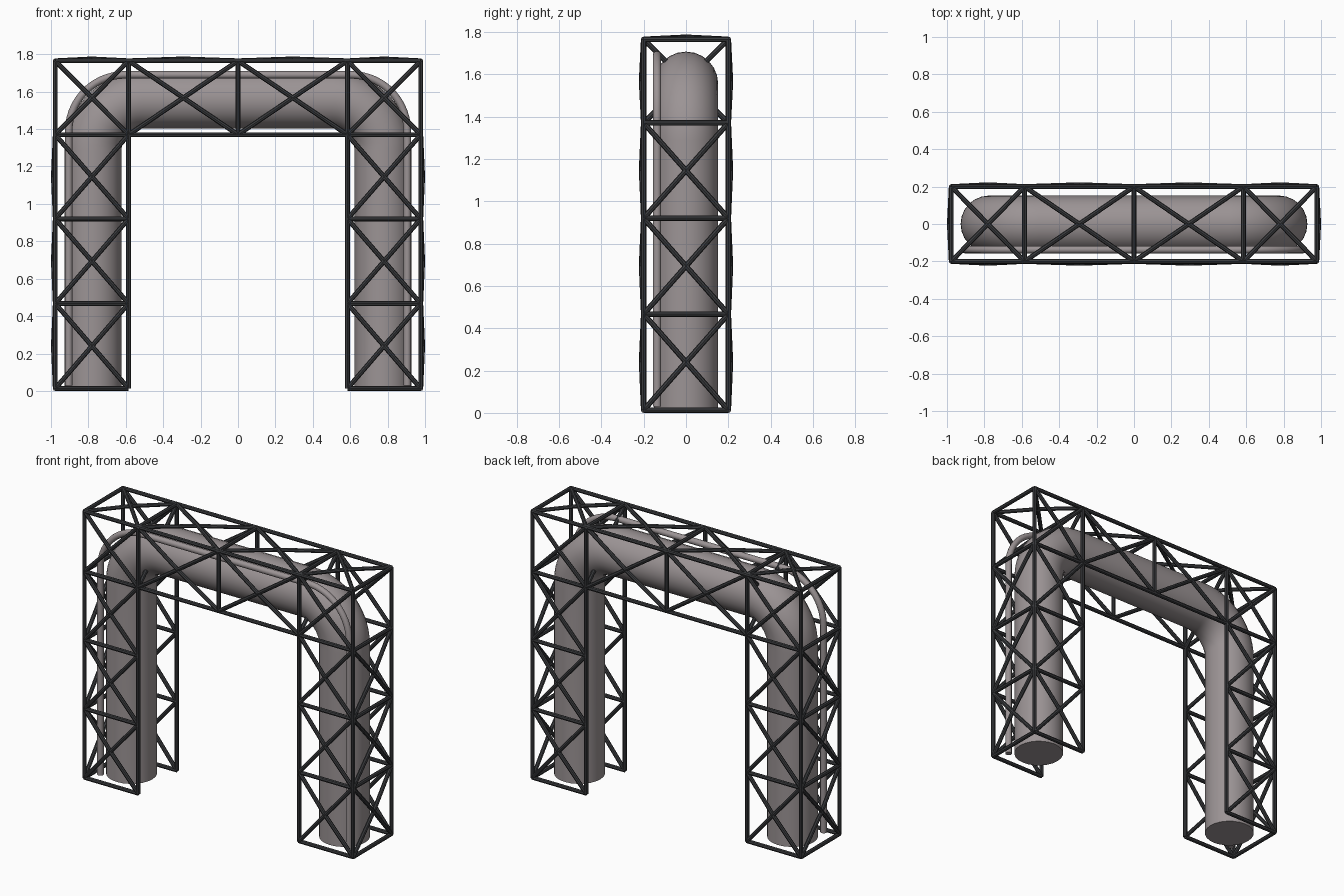
import bpy
import math
from mathutils import Vector

cube = bpy.data.objects.get("Cube")
if cube:
    bpy.data.objects.remove(cube, do_unlink=True)


def material(name, rgb):
    mat = bpy.data.materials.new(name)
    mat.use_nodes = True
    mat.diffuse_color = (*rgb, 1)
    bsdf = next(n for n in mat.node_tree.nodes if n.type == "BSDF_PRINCIPLED")
    bsdf.inputs["Base Color"].default_value = (*rgb, 1)
    return mat


STEEL = material("dark steel", (0.042, 0.044, 0.048))
PIPE = material("warm grey pipe", (0.33, 0.295, 0.3))


def tubes(name, paths, radius, resolution, mat):
    """Sweep a round section along each path and join them as one mesh."""
    curve = bpy.data.curves.new(name, "CURVE")
    curve.dimensions = "3D"
    curve.bevel_depth = radius
    curve.bevel_resolution = resolution
    curve.use_fill_caps = True
    for path in paths:
        spline = curve.splines.new("POLY")
        spline.points.add(len(path) - 1)
        for point, co in zip(spline.points, path):
            point.co = (*co, 1)
    temp = bpy.data.objects.new(name + " path", curve)
    bpy.context.collection.objects.link(temp)
    bpy.context.view_layer.update()
    graph = bpy.context.evaluated_depsgraph_get()
    mesh = bpy.data.meshes.new_from_object(temp.evaluated_get(graph))
    bpy.data.objects.remove(temp, do_unlink=True)
    mesh.materials.clear()
    mesh.materials.append(mat)
    obj = bpy.data.objects.new(name, mesh)
    bpy.context.collection.objects.link(obj)
    bpy.ops.object.select_all(action="DESELECT")
    obj.select_set(True)
    bpy.context.view_layer.objects.active = obj
    bpy.ops.object.shade_smooth_by_angle(angle=math.radians(35))
    return obj


def arch_path(x, y, bottom, top, bend, steps=14):
    """Up one leg, over the top and down the other, with round bends."""
    half = [Vector((x, y, bottom))]
    for i in range(steps + 1):
        a = math.pi / 2 * i / steps
        half.append(Vector((x - bend + bend * math.cos(a), y,
                            top - bend + bend * math.sin(a))))
    return half + [Vector((-p.x, p.y, p.z)) for p in reversed(half)]


# Pipes
tubes("main_pipe", [arch_path(0.775, 0, 0.02, 1.555, 0.27)], 0.152, 10, PIPE)
tubes("thin_pipe", [arch_path(0.905, -0.137, 0.03, 1.69, 0.3)], 0.02, 4, PIPE)

# Truss grid
OUT, INN, DEPTH = 0.977, 0.585, 0.2
LEVELS = [0.013, 0.467, 0.92, 1.37]
BASE, DECK, TOP = LEVELS[0], LEVELS[-1], 1.765
STATIONS = [-OUT, -INN, 0, INN, OUT]
BOW = 0.01
chords, struts, braces = [], [], []


def cross(corners, outward):
    """Crossed braces in a panel, bowed slightly outward at the middle."""
    a, b, c, d = [Vector(p) for p in corners]
    middle = (a + b + c + d) / 4 + Vector(outward) * BOW
    braces.extend([[a, middle, c], [b, middle, d]])


for y in (-DEPTH, DEPTH):
    out_y = (0, math.copysign(1, y), 0)
    # Top and bottom chords of the span, with posts and crossed panels
    for z in (DECK, TOP):
        chords.append([(-OUT, y, z), (OUT, y, z)])
    struts.append([(0, y, DECK), (0, y, TOP)])
    for x0, x1 in zip(STATIONS, STATIONS[1:]):
        cross([(x0, y, DECK), (x1, y, DECK), (x1, y, TOP), (x0, y, TOP)], out_y)
    # Leg corners, rungs and crossed panels
    for s in (-1, 1):
        for x in (OUT, INN):
            chords.append([(s * x, y, BASE), (s * x, y, TOP)])
        for z in LEVELS[:-1]:
            struts.append([(s * OUT, y, z), (s * INN, y, z)])
        for z0, z1 in zip(LEVELS, LEVELS[1:]):
            cross([(s * OUT, y, z0), (s * INN, y, z0),
                   (s * INN, y, z1), (s * OUT, y, z1)], out_y)

# Top face of the span
for x in STATIONS:
    struts.append([(x, -DEPTH, TOP), (x, DEPTH, TOP)])
for x0, x1 in zip(STATIONS, STATIONS[1:]):
    cross([(x0, -DEPTH, TOP), (x1, -DEPTH, TOP),
           (x1, DEPTH, TOP), (x0, DEPTH, TOP)], (0, 0, 1))

# Outer faces of the legs, and the braced frame where each leg meets the span
for s in (-1, 1):
    for z in LEVELS:
        struts.append([(s * OUT, -DEPTH, z), (s * OUT, DEPTH, z)])
    for z0, z1 in zip(LEVELS, LEVELS[1:]):
        cross([(s * OUT, -DEPTH, z0), (s * OUT, DEPTH, z0),
               (s * OUT, DEPTH, z1), (s * OUT, -DEPTH, z1)], (s, 0, 0))
    cross([(s * INN, -DEPTH, DECK), (s * INN, DEPTH, DECK),
           (s * INN, DEPTH, TOP), (s * INN, -DEPTH, TOP)], (0, 0, 0))

tubes("truss_chords", chords, 0.013, 2, STEEL)
tubes("truss_struts", struts, 0.013, 2, STEEL)
tubes("truss_braces", braces, 0.013, 2, STEEL)
